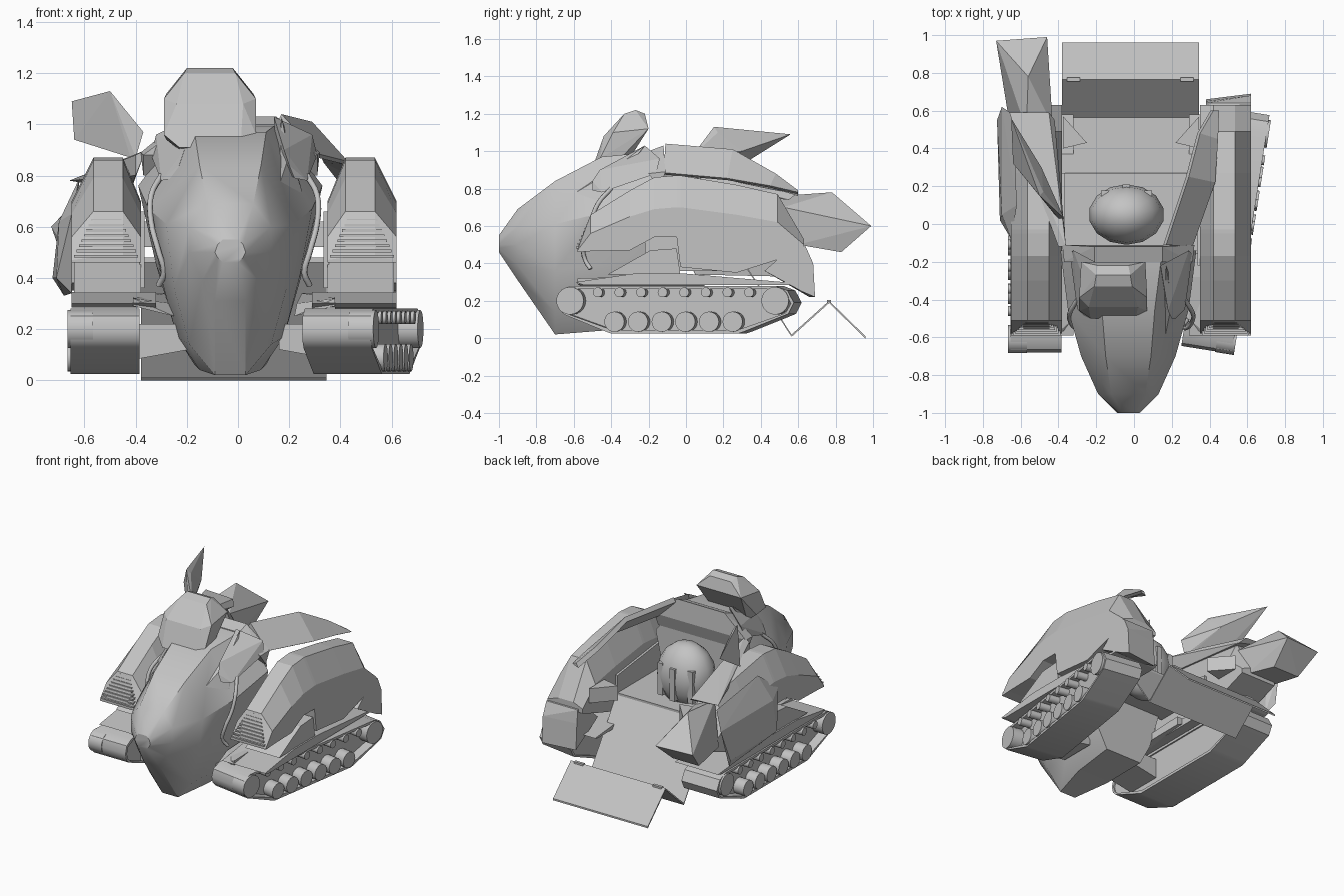
import bpy, bmesh, math
from mathutils import Matrix, Vector

if "Cube" in bpy.data.objects:
    bpy.data.objects.remove(bpy.data.objects["Cube"])

grey = bpy.data.materials.new("plain_grey")
grey.diffuse_color = (0.55, 0.55, 0.55, 1)
grey.use_nodes = True
grey.node_tree.nodes["Principled BSDF"].inputs["Base Color"].default_value = grey.diffuse_color


def finish(name, bm, smooth=0):
    bmesh.ops.recalc_face_normals(bm, faces=bm.faces[:])
    me = bpy.data.meshes.new(name)
    bm.to_mesh(me)
    bm.free()
    me.materials.append(grey)
    ob = bpy.data.objects.new(name, me)
    bpy.context.collection.objects.link(ob)
    if smooth:
        bpy.ops.object.select_all(action='DESELECT')
        ob.select_set(True)
        bpy.context.view_layer.objects.active = ob
        bpy.ops.object.shade_smooth_by_angle(angle=math.radians(smooth))
    return ob


def flip(p):
    return (-0.03 - p[0], p[1], p[2])


def convex(name, pts, smooth=0):
    bm = bmesh.new()
    for p in pts:
        bm.verts.new(p)
    bmesh.ops.convex_hull(bm, input=bm.verts[:])
    bmesh.ops.delete(bm, geom=[v for v in bm.verts if not v.link_faces], context='VERTS')
    bmesh.ops.dissolve_limit(bm, angle_limit=0.02, verts=bm.verts[:], edges=bm.edges[:])
    return finish(name, bm, smooth)


def both(name, pts):
    convex("right_" + name, pts)
    convex("left_" + name, [flip(p) for p in pts])


def loft(name, rings, smooth=0):
    bm = bmesh.new()
    rows = [[bm.verts.new(p) for p in r] for r in rings]
    for a, b in zip(rows, rows[1:]):
        for i in range(len(a)):
            j = (i + 1) % len(a)
            bm.faces.new((a[i], a[j], b[j], b[i]))
    bm.faces.new(rows[0])
    bm.faces.new(rows[-1])
    return finish(name, bm, smooth)


def prism(name, profile, x0, x1, smooth=0):
    return loft(name, [[(x, y, z) for y, z in profile] for x in (x0, x1)], smooth)


# Pointed front hull: y, then (half width, z) from keel to roof
C = -0.03
sections = [
    (-1.00, [(.03, .46), (.05, .48), (.06, .50), (.05, .53), (.03, .55)]),
    (-.90, [(.06, .31), (.11, .39), (.16, .50), (.16, .60), (.09, .69)]),
    (-.70, [(.06, .02), (.16, .14), (.22, .36), (.25, .61), (.12, .84)]),
    (-.45, [(.12, .04), (.21, .17), (.27, .40), (.32, .67), (.14, .97)]),
    (-.14, [(.14, .06), (.22, .21), (.29, .45), (.36, .76), (.18, 1.0)]),
]
rings = []
for y, half in sections:
    rings.append([(C + w, y, z) for w, z in half] + [(C - w, y, z) for w, z in reversed(half)])
loft("nose_hull", rings, 35)

# Cabin floor and inner walls
prism("cabin_floor", [(-.16, .46), (.27, .46), (.27, .48), (-.16, .48)], -.38, .35)
for x in (-.385, .335):
    prism("cabin_wall", [(-.22, .36), (.27, .36), (.27, .60), (-.22, .66)], x, x + .02)
both("cabin_bracket", [(x, y, z) for x, y in ((.345, .57), (.22, .43), (.345, .40)) for z in (.52, .62)])

# Folding rear ramp
ramp = [(.26, .48), (.565, .02), (.765, .20), (.96, .01)]
for i, (a, b) in enumerate(zip(ramp, ramp[1:])):
    prism(f"ramp_panel_{i + 1}", [a, b, (b[0], b[1] - .012), (a[0], a[1] - .012)], -.38, .345)
for x in (-.32, .28):
    prism("ramp_hinge", [(.755, .19), (.775, .19), (.775, .203), (.755, .203)], x - .035, x + .035)

# Head-shaped turret
head = []
for s in (-1, 1):
    for w, y, z in [(.09, -.27, 1.22), (.08, -.22, 1.20), (.10, -.33, 1.20), (.18, -.39, 1.10),
                    (.17, -.2, 1.12), (.17, -.37, .94), (.18, -.46, .96), (.12, -.50, .91),
                    (.13, -.44, 1.08), (.12, -.34, .90)]:
        head.append((-.11 + s * w, y, z))
convex("turret_head", head)
# Roof arch behind the turret
convex("roof_arch", [(C + s * w, y, z) for s in (-1, 1) for w, y, z in
                     [(.18, -.20, 1.0), (.18, -.12, 1.03), (.34, -.20, .88), (.35, -.11, .89), (.34, -.14, .80)]])

# Shoulder plates and cheek ridges
both("shoulder_plate", [(.14, -.22, 1.03), (.18, -.46, .90), (.20, -.50, .84), (.27, -.45, .78),
                        (.31, -.16, .88), (.29, -.14, .96), (.22, -.50, .79), (.15, -.3, .85)])
both("cheek_ridge", [(.17, -.22, 1.03), (.20, -.42, .88), (.25, -.45, .74), (.24, -.55, .56),
                     (.16, -.62, .76), (.17, -.78, .56), (.15, -.4, .85)])

# Side hoses
for side in (0, 1):
    pts = [(.27, -.40, .80), (.31, -.47, .72), (.31, -.51, .62), (.28, -.55, .50), (.26, -.54, .42), (.28, -.51, .37)]
    cu = bpy.data.curves.new("hose", 'CURVE')
    cu.dimensions = '3D'
    cu.bevel_depth = .012
    cu.bevel_resolution = 1
    cu.resolution_u = 4
    cu.use_fill_caps = True
    sp = cu.splines.new('BEZIER')
    sp.bezier_points.add(len(pts) - 1)
    for bp, p in zip(sp.bezier_points, pts):
        bp.co = flip(p) if side else p
        bp.handle_left_type = bp.handle_right_type = 'AUTO'
    cu.materials.append(grey)
    bpy.context.collection.objects.link(bpy.data.objects.new("left_hose" if side else "right_hose", cu))

# Side pods: y, bottom, shoulder, top
pod = [(-.58, .46, .47, .48), (-.51, .465, .56, .66), (-.30, .47, .65, .79), (-.17, .54, .69, .86),
       (-.05, .54, .70, .87), (-.03, .38, .70, .87), (.27, .35, .66, .82), (.49, .42, .62, .77), (.63, .47, .50, .53)]
for side in (0, 1):
    rings = []
    for y, b, s, t in pod:
        r = [(.35, y, b), (.62, y, b), (.62, y, s), (.535, y, t), (.42, y, t), (.35, y, s)]
        rings.append([flip(p) for p in r] if side else r)
    loft(("left" if side else "right") + "_pod", rings)
    # Grille slats on the sloped pod front
    for i in range(9):
        t = i / 8
        w, y, z = .125 - .075 * t, -.585 + .075 * t, .485 + .16 * t
        x = -.03 - .485 if side else .485
        prism("grille_slat", [(y - .004, z - .005), (y + .03, z - .005), (y + .03, z + .005), (y - .004, z + .005)],
              x - w, x + w)
# Pod feet and straight fenders above the tracks
both("pod_foot", [(x, y, z) for x in (.35, .61) for y, z in
                  [(-.42, .34), (-.30, .38), (-.19, .47), (-.05, .48), (-.03, .34)]])
both("fender", [(x, y, z) for x in (.29, .62) for y, z in
                [(-.59, .30), (-.28, .345), (.0, .345), (.58, .295), (.55, .285), (-.55, .285)]])

# Right roof flap: closed curved strip from inner edge to outer edge
inner = [(.17, -.11, 1.04), (.29, .25, 1.01), (.35, .48, .88), (.42, .60, .79)]
outer = [(.31, -.12, .885), (.43, .22, .855), (.445, .45, .815), (.45, .60, .78)]
loft("right_roof_flap", [[a, b, (b[0] - .02, b[1], b[2] - .01), (a[0] - .015, a[1], a[2] - .03)]
                         for a, b in zip(inner, outer)])
# Left roof flap: raised, with its rail below
convex("left_roof_flap", [(-.37, .03, .97), (-.50, .15, 1.13), (-.65, .56, 1.09), (-.64, .32, .94), (-.60, .30, .94),
                          (-.42, .05, .87), (-.49, .30, 1.0), (-.40, .03, .87), (-.48, .17, 1.10)])
convex("left_roof_rail", [(-.36, -.12, .90), (-.40, -.12, .88), (-.66, .59, .78), (-.45, .59, .77),
                          (-.40, .2, .85), (-.40, -.12, .80), (-.42, .55, .74)])

# Rear flaps: right one hanging, left one spread backwards
convex("right_tail_flap", [(x, y, z) for x, s in ((.38, .03), (.62, 0)) for y, z in
                           [(.58, .50), (.64, .49), (.68 - s, .40), (.69 - s, .22), (.62, .25), (.42, .36)]])
convex("left_tail_fin", [(-.56, .78, .78), (-.57, .50, .76), (-.73, .97, .60), (-.46, .99, .60), (-.67, .60, .50),
                         (-.43, .52, .70), (-.45, .60, .50), (-.68, .83, .46), (-.48, .83, .46)])
# Open left side door
convex("left_side_door", [(-.62, .10, .79), (-.64, .58, .74), (-.70, .62, .62), (-.725, .55, .40), (-.68, .50, .33),
                          (-.70, .05, .62), (-.71, .02, .40), (-.65, .05, .34), (-.65, -.08, .65)])

# Cockpit dome with ribs
bm = bmesh.new()
bmesh.ops.create_uvsphere(bm, u_segments=14, v_segments=8, radius=1,
                          matrix=Matrix.Translation((-.04, .05, .63)) @ Matrix.Diagonal((.20, .16, .22, 1)))
finish("cockpit_dome", bm, 40)
for i in range(3):
    a = math.radians(50 + 40 * i)
    x, y = -.04 + .18 * math.cos(a), .05 + .14 * math.sin(a)
    convex("dome_rib", [(x + dx, y + dy, z) for dx in (-.02, .02) for dy in (-.02, .02) for z in (.50, .72)])

# Tracks, built straight about x = 0 with the outer side at +x
belt = [(-.68, .20), (-.665, .25), (-.61, .28), (.50, .28), (.565, .255), (.60, .19), (.57, .13),
        (.33, .035), (.30, .025), (-.39, .025), (-.43, .04), (-.64, .125), (-.67, .155)]


def track(place):
    made = []
    mid = Vector((-.03, .16))
    inside = [tuple(mid + Vector(((y - mid.x) * .975, (z - mid.y) * .86))) for y, z in belt]
    bm = bmesh.new()
    n = len(belt)
    loops = [[bm.verts.new((x, y, z)) for y, z in prof]
             for x, prof in ((-.135, belt), (.135, belt), (.135, inside), (-.135, inside))]
    for k in range(4):
        a, b = loops[k], loops[(k + 1) % 4]
        for i in range(n):
            j = (i + 1) % n
            bm.faces.new((a[i], a[j], b[j], b[i]))
    made.append(finish("track_belt", bm, 35))
    made.append(prism("track_core", inside, -.125, .07))
    discs = [(-.61, .20, .074), (.50, .20, .074)]
    discs += [(-.37 + .128 * i, .088, .054) for i in range(6)]
    discs += [(-.46 + .117 * i, .245, .026) for i in range(8)]
    for y, z, r in discs:
        bm = bmesh.new()
        bmesh.ops.create_cone(bm, cap_ends=True, segments=20, radius1=r, radius2=r, depth=.10,
                              matrix=Matrix.Translation((.097, y, z)) @ Matrix.Rotation(math.pi / 2, 4, 'Y'))
        made.append(finish("track_wheel", bm, 40))
    for ob in made:
        ob.data.transform(place)
        if place.determinant() < 0:
            ob.data.flip_normals()


# Right track toes outwards at the rear, left track runs straight
track(Matrix.Translation((.49, .005, 0)) @ Matrix.Rotation(math.radians(-9), 4, 'Z'))
track(Matrix.Translation((-.52, 0, 0)) @ Matrix.Diagonal((-1, 1, 1, 1)))

# Axle struts between hull and tracks
both("axle_strut", [(x, y, z) for x, lo, hi in ((.16, .12, .22), (.38, .08, .22)) for y in (-.50, -.25) for z in (lo, hi)])
both("inner_fender", [(.22, -.52, .25), (.23, -.45, .30), (.38, -.58, .29), (.38, -.58, .32), (.38, .10, .34),
                      (.25, .10, .34), (.25, .10, .28)])
